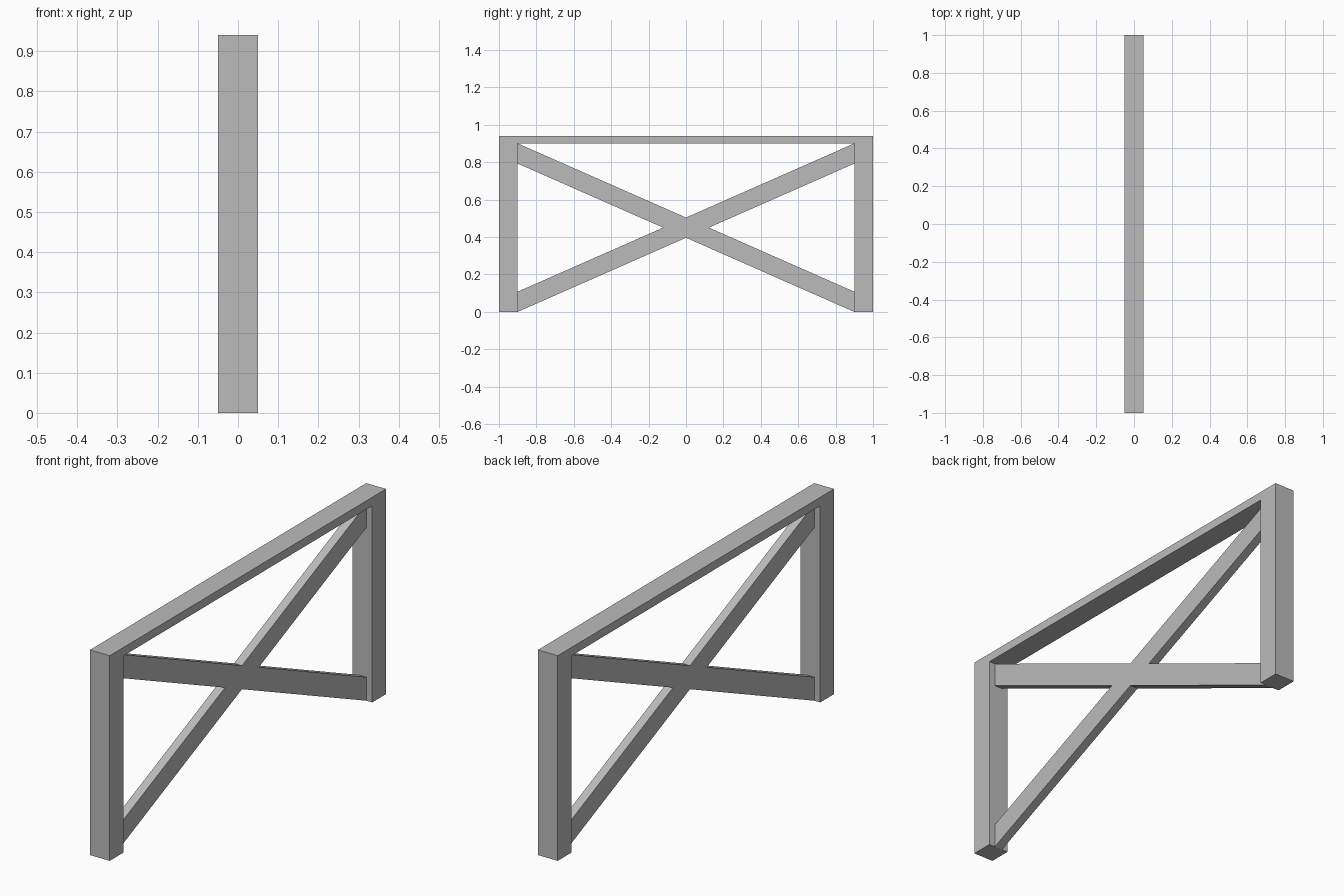
import bpy
import bmesh

if "Cube" in bpy.data.objects:
    bpy.data.objects.remove(bpy.data.objects["Cube"])

grey = bpy.data.materials.new("plain grey")
grey.diffuse_color = (0.5, 0.5, 0.5, 1)
grey.use_nodes = True
grey.node_tree.nodes["Principled BSDF"].inputs["Base Color"].default_value = grey.diffuse_color


def extruded(name, outline, half_width):
    """Extrude a (y, z) outline symmetrically along x."""
    bm = bmesh.new()
    face = bm.faces.new([bm.verts.new((-half_width, y, z)) for y, z in outline])
    result = bmesh.ops.extrude_face_region(bm, geom=[face])
    moved = [v for v in result["geom"] if isinstance(v, bmesh.types.BMVert)]
    bmesh.ops.translate(bm, verts=moved, vec=(2 * half_width, 0, 0))
    bmesh.ops.recalc_face_normals(bm, faces=bm.faces)
    mesh = bpy.data.meshes.new(name)
    bm.to_mesh(mesh)
    bm.free()
    mesh.materials.append(grey)
    obj = bpy.data.objects.new(name, mesh)
    bpy.context.collection.objects.link(obj)
    return obj


INNER = 0.9      # inner face of the posts
BEAM = 0.901     # underside of the top beam
TOP = 0.94
BRACE = 0.108    # vertical thickness of a brace

# Two posts joined by the top beam
half = [(INNER, BEAM), (INNER, 0), (1, 0), (1, TOP)]
extruded("post_and_beam_frame", half + [(-y, z) for y, z in reversed(half)], 0.05)

# Crossed braces as one X-shaped piece
mid = BEAM / 2
slope = (BEAM - BRACE) / (2 * INNER)
notch = BRACE / 2 / slope
right = [(0, mid - BRACE / 2), (INNER, 0), (INNER, BRACE), (notch, mid),
         (INNER, BEAM - BRACE), (INNER, BEAM)]
left = [(-y, BEAM - z) for y, z in right]
extruded("cross_brace", right + left, 0.02)
